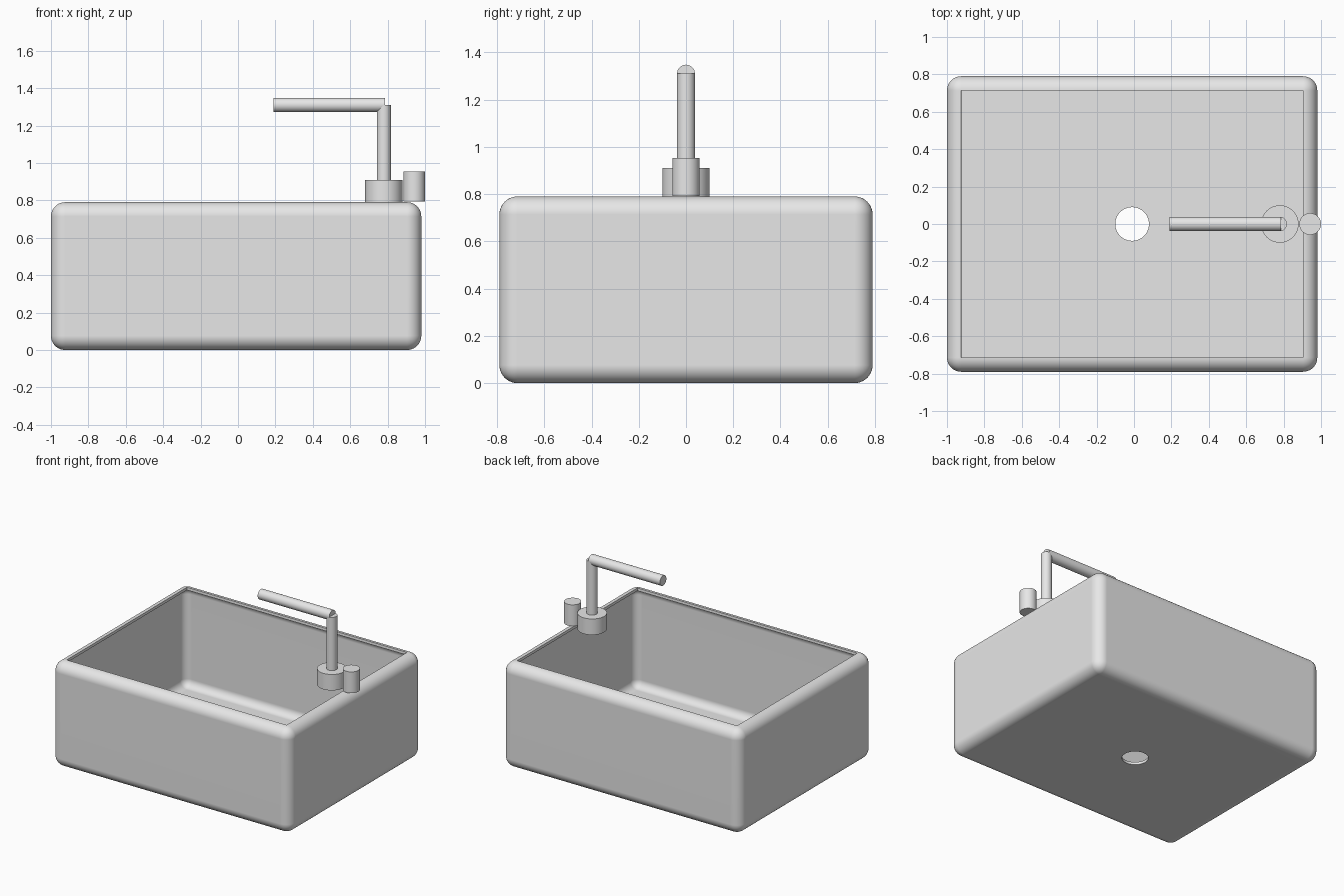
import bpy
import bmesh
import math
from mathutils import Matrix

default_cube = bpy.data.objects.get("Cube")
if default_cube:
    bpy.data.objects.remove(default_cube, do_unlink=True)

# One plain grey for everything
grey = bpy.data.materials.new("light_grey")
grey.use_nodes = True
colour = (0.8, 0.8, 0.8, 1)
grey.diffuse_color = colour
grey.node_tree.nodes["Principled BSDF"].inputs["Base Color"].default_value = colour


def make_object(name, bm):
    mesh = bpy.data.meshes.new(name)
    bm.to_mesh(mesh)
    bm.free()
    mesh.materials.append(grey)
    obj = bpy.data.objects.new(name, mesh)
    bpy.context.collection.objects.link(obj)
    return obj


def activate(obj):
    bpy.ops.object.select_all(action='DESELECT')
    obj.select_set(True)
    bpy.context.view_layer.objects.active = obj


def smooth(obj):
    activate(obj)
    bpy.ops.object.shade_smooth_by_angle(angle=math.radians(35))


def cylinder(name, radius, length, centre, along_x=False):
    bm = bmesh.new()
    turn = Matrix.Rotation(math.pi / 2, 4, 'Y') if along_x else Matrix()
    bmesh.ops.create_cone(bm, cap_ends=True, segments=48, radius1=radius,
                          radius2=radius, depth=length,
                          matrix=Matrix.Translation(centre) @ turn)
    obj = make_object(name, bm)
    smooth(obj)
    return obj


# Basin: rounded box, opened at the top and given a thin wall
width, depth, height, rounding = 1.98, 1.58, 0.79, 0.076
bm = bmesh.new()
bmesh.ops.create_cube(bm, size=1, matrix=Matrix.Translation((-0.01, 0, height / 2))
                      @ Matrix.Diagonal((width, depth, height, 1)))
bmesh.ops.bevel(bm, geom=bm.edges[:], offset=rounding, segments=10,
                profile=0.5, affect='EDGES')
bm.normal_update()
top = max(bm.faces, key=lambda f: f.calc_center_median().z)
bmesh.ops.delete(bm, geom=[top], context='FACES')
basin = make_object("basin", bm)

wall = basin.modifiers.new("wall", 'SOLIDIFY')
wall.thickness = 0.02
wall.offset = -1

# Drain hole through the floor
cutter = cylinder("drain_cutter", 0.09, 0.2, (-0.01, 0, 0))
cutter.hide_render = True
drain = basin.modifiers.new("drain", 'BOOLEAN')
drain.operation = 'DIFFERENCE'
drain.solver = 'EXACT'
drain.object = cutter

activate(basin)
for modifier in ("wall", "drain"):
    bpy.ops.object.modifier_apply(modifier=modifier)
bpy.data.objects.remove(cutter, do_unlink=True)
smooth(basin)
weighted = basin.modifiers.new("even_shading", 'WEIGHTED_NORMAL')
weighted.keep_sharp = True

# Tap: base, upright, spout and handle
cylinder("tap_base", 0.1, 0.12, (0.78, 0, 0.85))
cylinder("tap_upright", 0.038, 0.46, (0.78, 0, 1.08))
cylinder("tap_spout", 0.038, 0.595, (0.4875, 0, 1.31), along_x=True)
cylinder("tap_handle", 0.058, 0.16, (0.942, 0, 0.873))
